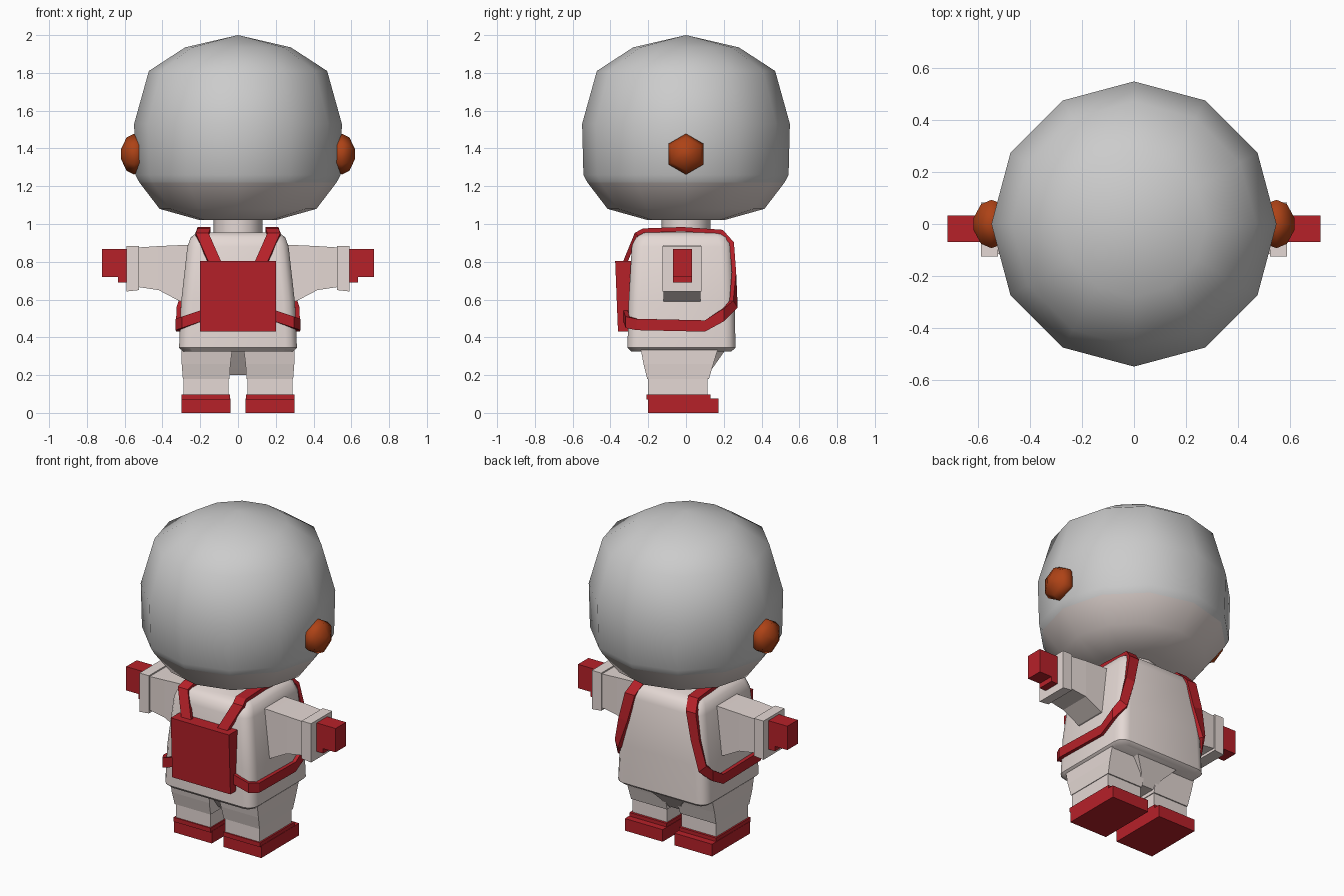
import bpy, bmesh
from math import pi, cos, sin, radians
from mathutils import Vector

if "Cube" in bpy.data.objects:
    bpy.data.objects.remove(bpy.data.objects["Cube"])


def mat(name, col):
    m = bpy.data.materials.new(name)
    m.diffuse_color = (*col, 1)
    m.use_nodes = True
    m.node_tree.nodes["Principled BSDF"].inputs["Base Color"].default_value = m.diffuse_color
    return m


CREAM = mat("cream", (0.78, 0.69, 0.66))
RED = mat("red", (0.47, 0.015, 0.022))
ORANGE = mat("orange", (0.42, 0.055, 0.008))


def loft(name, rings, material=None, smooth=0, caps=(True, True)):
    """Skin a stack of closed rings that have equal point counts."""
    bm = bmesh.new()
    vs = [[bm.verts.new(p) for p in r] for r in rings]
    n = len(vs[0])
    for a, b in zip(vs, vs[1:]):
        for i in range(n):
            j = (i + 1) % n
            bm.faces.new((a[i], a[j], b[j], b[i]))
    if caps[0]:
        bm.faces.new(vs[0][::-1])
    if caps[1]:
        bm.faces.new(vs[-1])
    bmesh.ops.remove_doubles(bm, verts=bm.verts, dist=1e-5)
    bmesh.ops.recalc_face_normals(bm, faces=bm.faces)
    me = bpy.data.meshes.new(name)
    bm.to_mesh(me)
    bm.free()
    ob = bpy.data.objects.new(name, me)
    bpy.context.collection.objects.link(ob)
    if material:
        me.materials.append(material)
    if smooth:
        bpy.ops.object.select_all(action='DESELECT')
        ob.select_set(True)
        bpy.context.view_layer.objects.active = ob
        bpy.ops.object.shade_smooth_by_angle(angle=radians(smooth))
    return ob


def circle(r, z, n=12):
    return [(r * cos(2 * pi * i / n), r * sin(2 * pi * i / n), z) for i in range(n)]


def rect(x0, x1, y0, y1, z):
    return [(x0, y0, z), (x1, y0, z), (x1, y1, z), (x0, y1, z)]


def rect_x(x, y0, y1, z0, z1):
    return [(x, y0, z0), (x, y1, z0), (x, y1, z1), (x, y0, z1)]


def rounded(hx, y0, y1, z, r, seg=3):
    pts = []
    for k, (cx, cy) in enumerate([(hx - r, y1 - r), (r - hx, y1 - r),
                                  (r - hx, y0 + r), (hx - r, y0 + r)]):
        for i in range(seg + 1):
            a = pi / 2 * (k + i / seg)
            pts.append((cx + r * cos(a), cy + r * sin(a), z))
    return pts


def box(name, x0, x1, y0, y1, z0, z1, material):
    return loft(name, [rect(x0, x1, y0, y1, z0), rect(x0, x1, y0, y1, z1)], material)


def mirrored(ob):
    m = ob.modifiers.new("mirror", 'MIRROR')
    o = bpy.data.objects.get("mirror_centre")
    if o:
        m.mirror_object = o
    return ob


# helmet: grey dome on a cream lower bowl
loft("helmet_dome", [circle(0.522, 1.22), circle(0.543, 1.26), circle(0.55, 1.53),
                     circle(0.472, 1.81), circle(0.28, 1.935), circle(0, 2.0)],
     smooth=60, caps=(False, False))
loft("helmet_bowl", [circle(0.2, 1.02), circle(0.415, 1.08), circle(0.522, 1.22)],
     CREAM, 60, (True, False))
loft("neck", [circle(0.13, 0.93), circle(0.13, 1.05)], CREAM, 40)

# ear caps: flattened six-sided domes on the helmet sides
ear = [[(x, r * sin(i * pi / 3), 1.37 + r * cos(i * pi / 3)) for i in range(6)]
       for x, r in [(0.48, 0.04), (0.51, 0.09), (0.55, 0.108), (0.59, 0.088), (0.62, 0.025)]]
mirrored(loft("ear_cap", ear, ORANGE, 60))

# torso with rounded corners
loft("torso", [rounded(0.29, -0.29, 0.24, 0.325, 0.05),
               rounded(0.312, -0.31, 0.262, 0.345, 0.06),
               rounded(0.302, -0.304, 0.258, 0.58, 0.06),
               rounded(0.268, -0.287, 0.245, 0.88, 0.06),
               rounded(0.25, -0.27, 0.228, 0.93, 0.06),
               rounded(0.215, -0.235, 0.195, 0.955, 0.05)], CREAM, 40)

# arms, cuffs and hands
mirrored(loft("arm", [rect_x(0.22, -0.12, 0.078, 0.575, 0.89),
                      rect_x(0.31, -0.12, 0.078, 0.592, 0.888),
                      rect_x(0.42, -0.12, 0.078, 0.65, 0.883),
                      rect_x(0.54, -0.115, 0.073, 0.668, 0.875)], CREAM))
mirrored(loft("cuff", [rect_x(0.525, -0.125, 0.082, 0.65, 0.884),
                       rect_x(0.59, -0.125, 0.082, 0.643, 0.884)], CREAM))
mirrored(box("hand", 0.57, 0.72, -0.07, 0.033, 0.72, 0.868, RED))
mirrored(box("thumb", 0.58, 0.635, -0.07, 0.033, 0.69, 0.725, RED))

# pelvis, legs and boots
loft("pelvis", [rect(-0.06, 0.06, -0.13, 0.115, 0.2),
                rect(-0.07, 0.07, -0.17, 0.15, 0.25),
                rect(-0.15, 0.15, -0.235, 0.21, 0.335)], CREAM, 40)
mirrored(loft("upper_leg", [rect(0.045, 0.292, -0.205, 0.122, 0.18),
                            rect(0.04, 0.298, -0.225, 0.145, 0.26),
                            rect(0.03, 0.3, -0.24, 0.17, 0.34)], CREAM))
mirrored(box("lower_leg", 0.05, 0.288, -0.2, 0.115, 0.08, 0.18, CREAM))
mirrored(box("boot", 0.04, 0.3, -0.2, 0.172, 0, 0.075, RED))
mirrored(box("boot_collar", 0.042, 0.298, -0.208, 0.13, 0.07, 0.097, RED))

# backpack
loft("backpack", [rect(-0.2, 0.2, -0.36, -0.295, 0.43),
                  rect(-0.2, 0.2, -0.375, -0.29, 0.805)], RED)

# strap: centre point, half width vector and outward direction at each bend
path = [((0.12, -0.325, 0.79), (0.034, 0, 0), (0, -1, 0.4)),
        ((0.19, -0.262, 0.945), (0.034, 0, 0), (0, -1, 0.8)),
        ((0.18, -0.225, 0.965), (0.034, 0, 0), (0, -0.3, 1)),
        ((0.18, -0.02, 0.972), (0.034, 0, 0), (0, 0, 1)),
        ((0.185, 0.19, 0.958), (0.034, 0, 0), (0, 0.4, 1)),
        ((0.21, 0.242, 0.90), (0.034, 0, 0), (0, 1, 0.3)),
        ((0.245, 0.254, 0.74), (0.03, 0, 0.005), (0.3, 1, 0)),
        ((0.29, 0.252, 0.575), (0.018, -0.012, 0.018), (0.7, 1, 0)),
        ((0.315, 0.2, 0.52), (0, 0, 0.034), (1, 0.2, 0)),
        ((0.315, 0.1, 0.46), (0, 0, 0.03), (1, 0, 0)),
        ((0.318, -0.26, 0.468), (0, 0, 0.03), (1, -0.2, 0)),
        ((0.29, -0.31, 0.48), (0, 0, 0.03), (0.6, -1, 0)),
        ((0.19, -0.32, 0.515), (0, 0, 0.03), (0, -1, 0))]
rings = []
for c, w, n in path:
    c, w, n = Vector(c), Vector(w), Vector(n).normalized() * 0.012
    rings.append([c - w - n, c + w - n, c + w + n, c - w + n])
mirrored(loft("strap", rings, RED))
